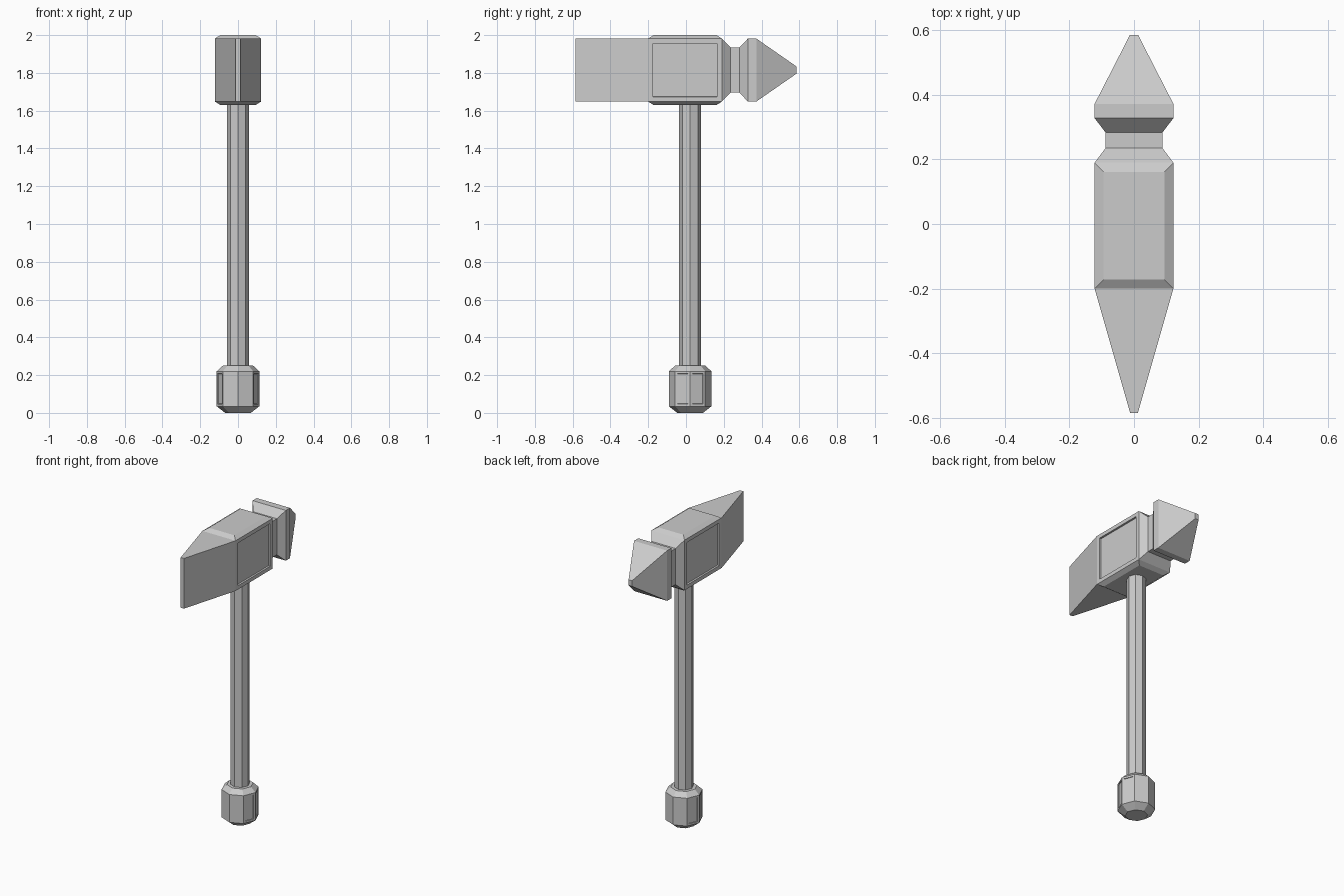
import bpy, bmesh
from math import cos, sin, pi

if "Cube" in bpy.data.objects:
    bpy.data.objects.remove(bpy.data.objects["Cube"])

CY, CZ = 0.022, 1.815  # handle axis (y) and head axis (z)


def loft(rings):
    """Join equal-length rings of points into a capped solid."""
    bm = bmesh.new()
    loops = [[bm.verts.new(p) for p in r] for r in rings]
    n = len(loops[0])
    for a, b in zip(loops, loops[1:]):
        for i in range(n):
            j = (i + 1) % n
            bm.faces.new((a[i], a[j], b[j], b[i]))
    bm.faces.new(loops[0])
    bm.faces.new(loops[-1])
    bmesh.ops.recalc_face_normals(bm, faces=bm.faces)
    bm.normal_update()
    return bm


def octagon(r, z):
    return [(r * cos(i * pi / 4), CY + r * sin(i * pi / 4), z) for i in range(8)]


def rect(y, hx, hz):
    return [(sx * hx, y, CZ + sz * hz) for sx, sz in ((-1, -1), (1, -1), (1, 1), (-1, 1))]


def recess(bm, faces, margin, depth):
    """Sink a panel into each face."""
    bmesh.ops.inset_individual(bm, faces=faces, thickness=margin)
    bmesh.ops.inset_individual(bm, faces=faces, thickness=0.001, depth=-depth)


def finish(bm, name):
    me = bpy.data.meshes.new(name)
    bm.to_mesh(me)
    bm.free()
    bpy.context.collection.objects.link(bpy.data.objects.new(name, me))


# Handle shaft
finish(loft([octagon(0.058, 0.22), octagon(0.058, 1.65)]), "handle")

# Pommel with shallow panels on the left and right faces
pommel = loft([octagon(r, z) for r, z in
               ((0.068, 0), (0.113, 0.035), (0.113, 0.22), (0.08, 0.25))])
sides = [f for f in pommel.faces if abs(f.normal.z) < 0.01 and abs(f.normal.x) > 0.8]
recess(pommel, sides, 0.018, 0.004)
finish(pommel, "pommel")

# Head: wedge, central block, neck and pointed face, lofted along y
head = loft([rect(*p) for p in (
    (-0.585, 0.012, 0.167), (-0.2, 0.122, 0.167), (0.19, 0.122, 0.167),
    (0.235, 0.088, 0.12), (0.283, 0.088, 0.12), (0.328, 0.122, 0.167),
    (0.372, 0.122, 0.167), (0.585, 0.013, 0.019))])
block = [f for f in head.faces if abs(f.calc_center_median().y + 0.005) < 0.01]
caps = [f for f in block if abs(f.normal.z) > 0.9]
cheeks = [f for f in block if abs(f.normal.x) > 0.9]
# Raised, chamfered top and bottom, sunken cheek panels
bmesh.ops.inset_individual(head, faces=caps, thickness=0.04, depth=0.018)
recess(head, cheeks, 0.036, 0.012)
finish(head, "hammer_head")
